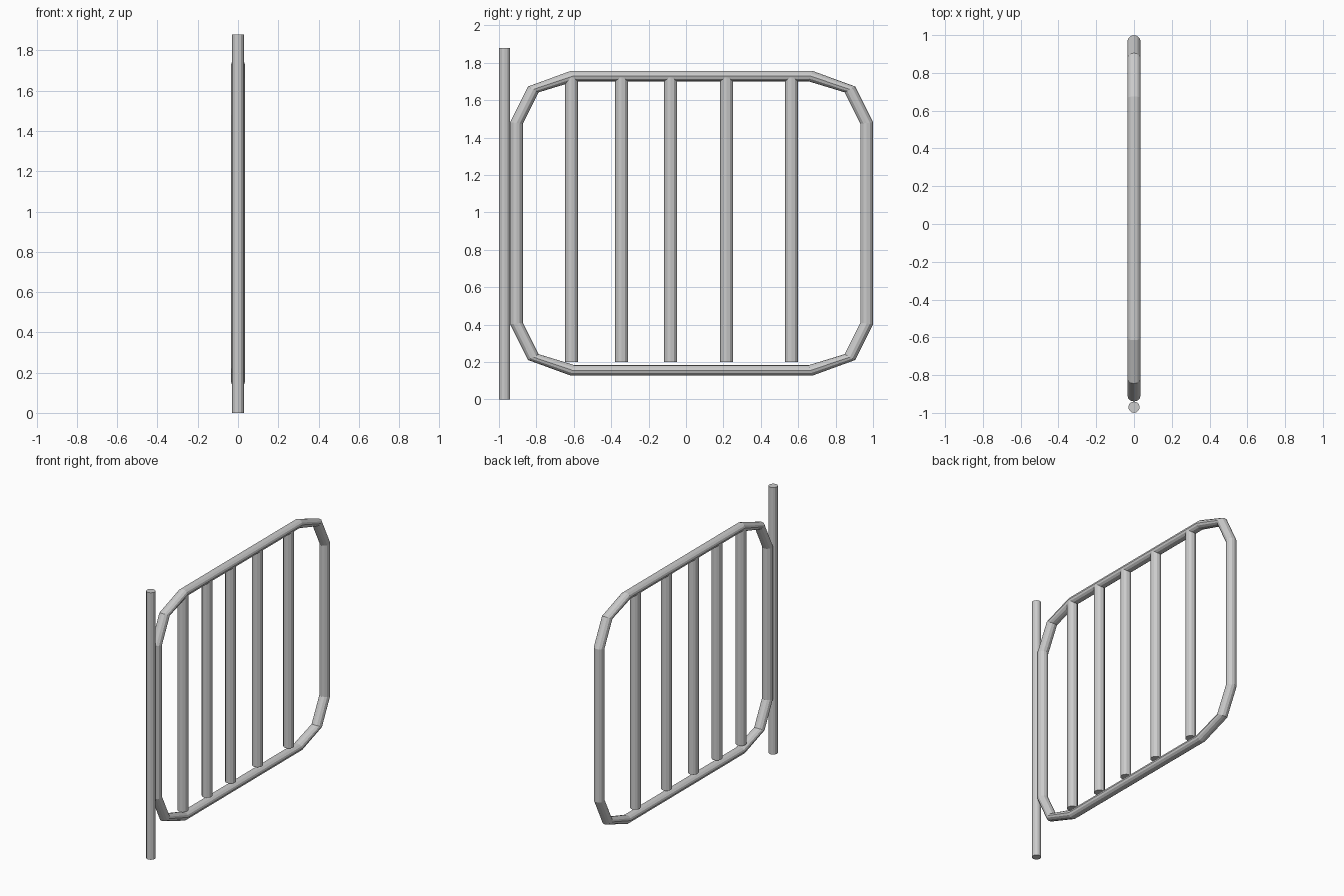
import bpy, math

if "Cube" in bpy.data.objects:
    bpy.data.objects.remove(bpy.data.objects["Cube"])

SIDES = 12
MID_Y, MID_Z = 0.03, 0.942

def build(name, verts, faces):
    mesh = bpy.data.meshes.new(name)
    mesh.from_pydata(verts, [], faces)
    mesh.update()
    obj = bpy.data.objects.new(name, mesh)
    bpy.context.collection.objects.link(obj)
    return obj

def rod(name, y, r, z0, z1):
    bpy.ops.mesh.primitive_cylinder_add(vertices=SIDES, radius=r, depth=z1 - z0,
                                        location=(0, y, (z0 + z1) / 2))
    bpy.context.object.name = name

# Hinge post
rod("hinge_post", -0.97, 0.03, 0, 1.88)

# Upright bars, standing just clear of the bottom rail
for i, y in enumerate((-0.612, -0.344, -0.082, 0.217, 0.564)):
    rod(f"upright_bar_{i + 1}", y, 0.035, 0.2, 1.722)

# Frame loop: outer and inner corner offsets of one quadrant, mirrored to four
quarter = [((0.97, 0.54), (0.902, 0.532)),
           ((0.875, 0.731), (0.818, 0.7)),
           ((0.645, 0.815), (0.628, 0.758))]
path = []
for sy, sz, order in ((1, 1, 1), (-1, 1, -1), (-1, -1, 1), (1, -1, -1)):
    for outer, inner in quarter[::order]:
        path.append([(MID_Y + sy * p[0], MID_Z + sz * p[1]) for p in (outer, inner)])

verts, faces = [], []
for (oy, oz), (iy, iz) in path:
    for k in range(SIDES):
        a = 2 * math.pi * k / SIDES
        t = (1 + math.cos(a)) / 2
        verts.append((0.035 * math.sin(a), iy + (oy - iy) * t, iz + (oz - iz) * t))
n = len(path)
for i in range(n):
    j = (i + 1) % n
    for k in range(SIDES):
        m = (k + 1) % SIDES
        faces.append((i * SIDES + k, i * SIDES + m, j * SIDES + m, j * SIDES + k))
build("frame_loop", verts, faces)
